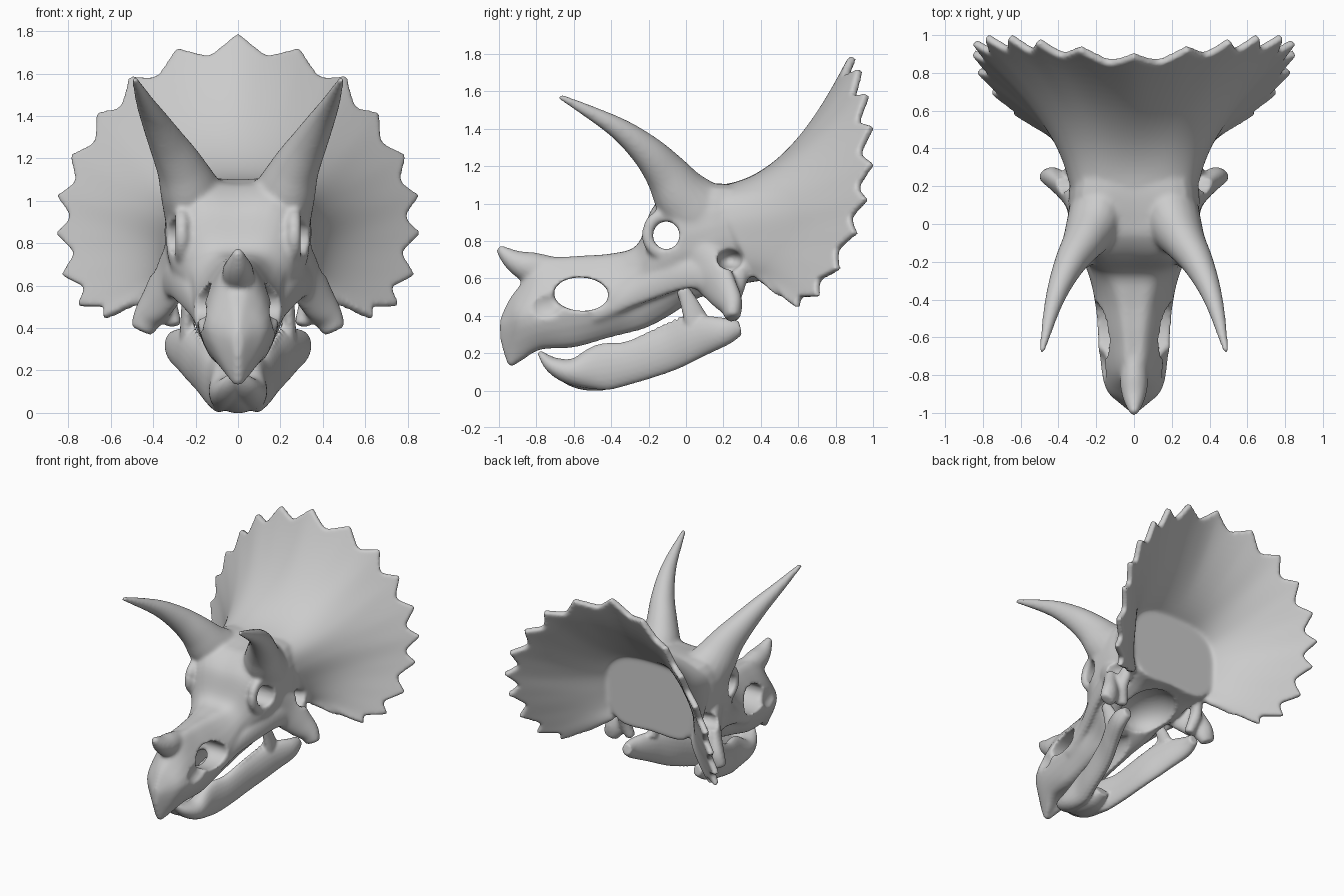
import bpy, bmesh
from math import cos, sin, pi
from mathutils import Vector, Matrix

if "Cube" in bpy.data.objects:
    bpy.data.objects.remove(bpy.data.objects["Cube"])


def spline(pts, n):
    """Catmull-Rom through points of any dimension, n steps per span."""
    out, last = [], len(pts) - 1
    for i in range(last):
        a, b, c, d = pts[max(i - 1, 0)], pts[i], pts[i + 1], pts[min(i + 2, last)]
        for k in range(n):
            t = k / n
            out.append([0.5 * (2 * q + (r - p) * t + (2 * p - 5 * q + 4 * r - s) * t * t
                               + (3 * q - p - 3 * r + s) * t ** 3) for p, q, r, s in zip(a, b, c, d)])
    return out + [list(pts[-1])]


def finish(bm, name):
    bmesh.ops.recalc_face_normals(bm, faces=bm.faces[:])
    me = bpy.data.meshes.new(name)
    bm.to_mesh(me)
    bm.free()
    ob = bpy.data.objects.new(name, me)
    bpy.context.collection.objects.link(ob)
    return ob


def loft(rings, name="part"):
    bm = bmesh.new()
    vs = [[bm.verts.new(p) for p in r] for r in rings]
    n = len(vs[0])
    for a, b in zip(vs, vs[1:]):
        for i in range(n):
            bm.faces.new((a[i], a[(i + 1) % n], b[(i + 1) % n], b[i]))
    bm.faces.new(vs[0])
    bm.faces.new(vs[-1])
    return finish(bm, name)


def tube(pts, side=1, steps=6, sides=20):
    """Tapered limb through (x, y, z, half width, half height)."""
    path, rings = spline(pts, steps), []
    for i, p in enumerate(path):
        t = (Vector(path[min(i + 1, len(path) - 1)][:3]) - Vector(path[max(i - 1, 0)][:3])).normalized()
        s = t.cross(Vector((0, 0, 1)) if abs(t.z) < 0.97 else Vector((0, 1, 0))).normalized()
        u = s.cross(t)
        ring = []
        for k in range(sides):
            a = 2 * pi * k / sides
            v = Vector(p[:3]) + s * cos(a) * p[3] + u * sin(a) * p[4]
            ring.append((v.x * side, v.y, v.z))
        rings.append(ring)
    return loft(rings)


def ball(c, r, tilt=0):
    bm = bmesh.new()
    m = Matrix.Translation(c) @ Matrix.Rotation(tilt, 4, 'X') @ Matrix.Diagonal((*r, 1))
    bmesh.ops.create_uvsphere(bm, u_segments=32, v_segments=24, radius=1, matrix=m)
    return finish(bm, "ball")


def modify(ob, kind, **kw):
    bpy.context.view_layer.objects.active = ob
    m = ob.modifiers.new(kind, kind)
    for k, v in kw.items():
        setattr(m, k, v)
    bpy.ops.object.modifier_apply(modifier=m.name)


def fuse(obs, name, voxel):
    bpy.ops.object.select_all(action='DESELECT')
    for o in obs:
        o.select_set(True)
    bpy.context.view_layer.objects.active = obs[0]
    bpy.ops.object.join()
    obs[0].name = name
    modify(obs[0], 'REMESH', mode='VOXEL', voxel_size=voxel)
    return obs[0]


def smooth(ob, n):
    modify(ob, 'SMOOTH', factor=0.5, iterations=n)
    for p in ob.data.polygons:
        p.use_smooth = True


# Head core: y, top z/half width, middle z/half width, bottom z/half width
stations = [(-.995, .39, .012, .34, .02, .27, .012), (-.95, .48, .03, .36, .075, .14, .02),
            (-.89, .56, .05, .39, .14, .16, .05), (-.78, .69, .065, .42, .175, .225, .10),
            (-.6, .715, .075, .47, .195, .24, .12), (-.4, .73, .1, .5, .21, .29, .12),
            (-.26, .78, .14, .6, .22, .33, .13), (-.185, .96, .2, .65, .26, .36, .14),
            (-.08, 1.06, .27, .72, .32, .42, .18),
            (.02, 1.085, .29, .75, .335, .48, .2), (.15, 1.1, .28, .8, .345, .52, .24),
            (.3, 1.1, .25, .85, .335, .58, .26), (.42, 1.14, .25, .87, .37, .6, .28)]
rings = []
for y, zt, wt, zm, wm, zb, wb in spline(stations, 5):
    half = spline([(0, zt), (wt, zt - .02), (wm, zm), (wb, zb + .01), (0, zb)], 4)
    rings.append([(x, y, z) for x, z in half] + [(-x, y, z) for x, z in half[-2:0:-1]])
parts = [loft(rings)]

# Frill: radial curves (root, control, rim) swept round, with pointed rim
keys = [(0, .2, 1.08, 0, .55, 1.12, 0, .85, 1.70), (.18, .2, 1.07, .2, .55, 1.12, .38, .9, 1.58),
        (.28, .2, 1.02, .33, .54, 1.05, .61, .93, 1.36), (.32, .22, .92, .38, .54, .95, .76, .92, 1.09),
        (.33, .27, .8, .39, .53, .82, .78, .85, .84), (.33, .32, .7, .385, .49, .69, .72, .71, .59),
        (.32, .35, .64, .36, .45, .62, .57, .56, .485), (.31, .35, .61, .33, .39, .61, .38, .42, .59)]
mirror = [tuple(-v if i % 3 == 0 else v for i, v in enumerate(k)) for k in keys[:0:-1]]
bm, cols = bmesh.new(), []
for c, k in enumerate(spline(mirror + keys, 12)):
    p0, p1, p2 = Vector(k[:3]), Vector(k[3:6]), Vector(k[6:])
    d, out = (c - 84) % 8, p2 - p1
    d = min(d, 8 - d)
    tooth = out.normalized() * .1 * min(1, out.length / .3) * (1 - d / 4) ** 1.3
    cols.append([bm.verts.new(p0 * (1 - t) ** 2 + p1 * 2 * t * (1 - t) + p2 * t * t + tooth * t ** 8)
                 for t in [j / 20 for j in range(21)]])
for a, b in zip(cols, cols[1:]):
    for j in range(20):
        bm.faces.new((a[j], a[j + 1], b[j + 1], b[j]))
frill = finish(bm, "frill")
modify(frill, 'SOLIDIFY', thickness=.045, offset=0)
parts.append(frill)

# Nose horn
parts.append(tube([(0, -.66, .63, .06, .075), (0, -.82, .655, .075, .085),
                   (0, -.92, .695, .06, .06), (0, -1.005, .765, .02, .022)]))

for s in (1, -1):
    # Brow horns, flaring into the forehead
    parts.append(tube([(.18, .12, .88, .15, .18), (.2, .04, .97, .15, .18), (.23, -.03, 1.05, .135, .155),
                       (.275, -.105, 1.16, .108, .12), (.335, -.2, 1.27, .085, .092),
                       (.395, -.33, 1.38, .062, .065), (.44, -.47, 1.465, .042, .043),
                       (.488, -.68, 1.575, .016, .016)], s))
    # Eye rim
    parts.append(tube([(.265, -.105 + .1 * cos(a), .835 + .105 * sin(a), .035, .035)
                       for a in [i * pi / 6 for i in range(13)]], s, 3, 10))
    # Flat cheek plate flaring to a spike, jaw support and upper cheek bar
    parts.append(tube([(.29, .06, .74, .05, .1), (.325, .13, .63, .05, .125), (.37, .19, .54, .055, .105),
                       (.42, .24, .46, .058, .078), (.455, .25, .385, .04, .055)], s))
    parts.append(tube([(.31, .31, .68, .04, .05), (.33, .27, .55, .04, .045), (.3, .23, .41, .04, .035)], s))
    parts.append(tube([(.17, -.5, .4, .025, .04), (.205, -.3, .5, .025, .06), (.29, -.05, .61, .03, .08),
                       (.33, .1, .62, .03, .08)], s))

skull = fuse(parts, "skull_with_horns_and_frill", .012)

# Openings: nasal, eyes, palate, throat, cheek windows, nostril pits
cuts = [ball((0, -.56, .515), (1.2, .148, .09), -.05), ball((0, -.105, .83), (1.2, .074, .077)),
        ball((0, -.36, .33), (.08, .4, .13)), ball((0, .16, .5), (.19, .22, .15))]
for s in (1, -1):
    cuts += [ball((s * .36, .235, .7), (.13, .07, .055)), ball((s * .2, -.76, .46), (.06, .1, .08))]
cutter = fuse(cuts, "opening_cutter", .014)
modify(skull, 'BOOLEAN', operation='DIFFERENCE', object=cutter, solver='EXACT')
bpy.data.objects.remove(cutter)
modify(skull, 'REMESH', mode='VOXEL', voxel_size=.0115)
smooth(skull, 8)

# Lower jaw: two branches meeting in a scoop, with coronoid prongs and teeth
jaw = [tube([(0, -.74, .16, .04, .03), (0, -.6, .08, .09, .06), (0, -.45, .055, .09, .055), (0, -.34, .09, .05, .04)])]
for s in (1, -1):
    jaw.append(tube([(0, -.785, .205, .015, .012), (.03, -.71, .135, .06, .045), (.06, -.6, .1, .075, .075),
                     (.085, -.45, .125, .055, .125), (.125, -.3, .15, .05, .115), (.175, -.1, .22, .05, .12),
                     (.235, .05, .285, .052, .115), (.295, .2, .315, .05, .078), (.295, .29, .335, .035, .04)], s))
    jaw.append(tube([(.235, .06, .36, .04, .07), (.24, .02, .46, .03, .05), (.24, -.02, .545, .025, .035)], s))
    for i in range(11):
        t = i / 10
        x, y, z = .125 + .085 * t, -.29 + .29 * t, .25 + .145 * t
        jaw.append(tube([(x, y, z - .03, .02, .014), (x, y - .005, z + .02, .01, .008)], s, 2, 8))
jaw = fuse(jaw, "lower_jaw", .01)
smooth(jaw, 4)
